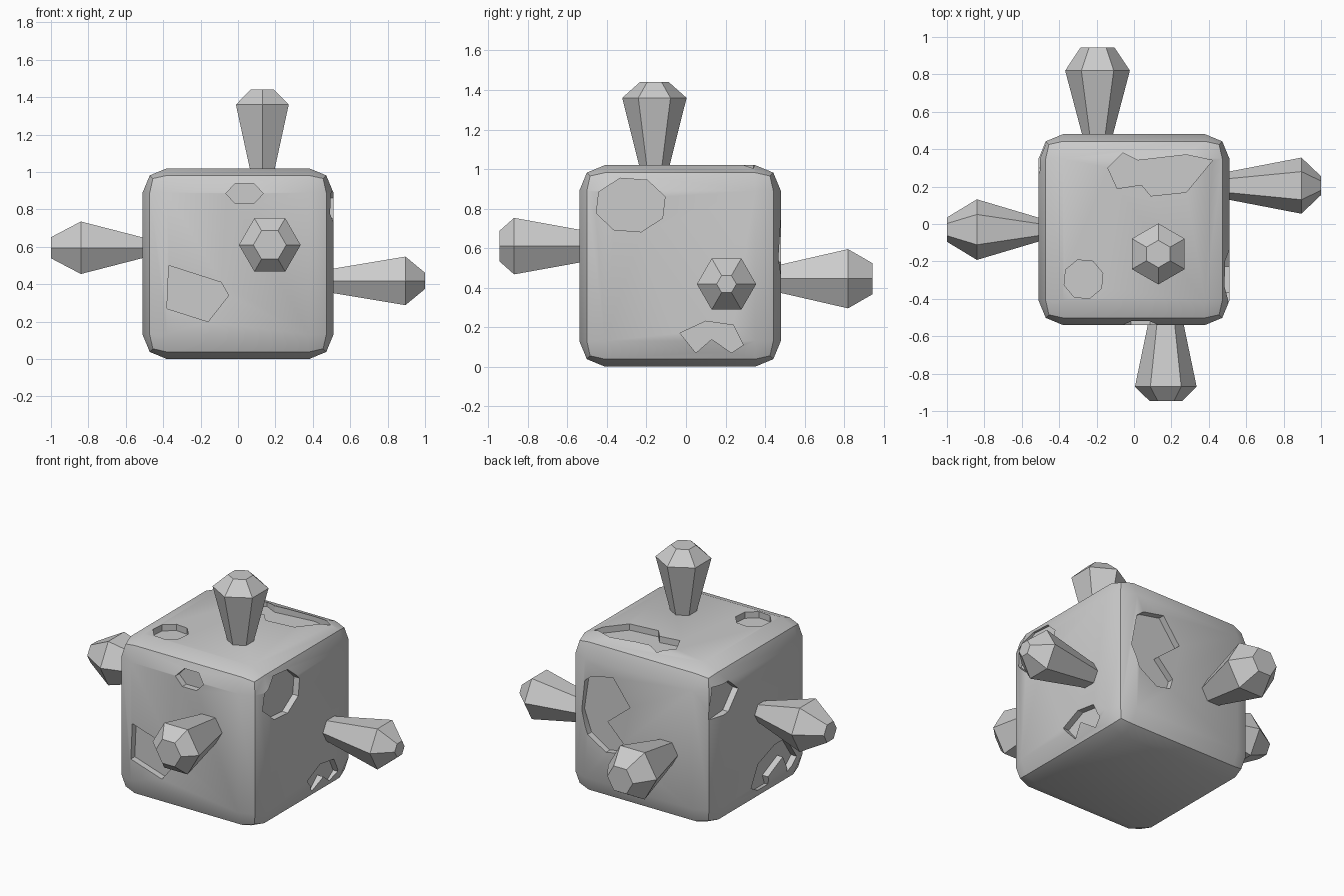
import bpy, bmesh
from math import cos, sin, pi, radians

if "Cube" in bpy.data.objects:
    bpy.data.objects.remove(bpy.data.objects["Cube"])

# face name -> (axis index, outward sign, plane position)
FACES = {"front": (1, -1, -0.54), "back": (1, 1, 0.48),
         "right": (0, 1, 0.51), "left": (0, -1, -0.51), "top": (2, 1, 1.02)}


def on_face(face, u, v, out):
    """Point at (u, v) in the face plane, 'out' units away from the surface."""
    axis, sign, plane = FACES[face]
    p = [u, v]
    p.insert(axis, plane + sign * out)
    return p


def oval(cu, cv, ru, rv, sides, start=0.0):
    """Regular outline stretched to two radii."""
    angles = [start + i * 2 * pi / sides for i in range(sides)]
    return [(cu + ru * cos(a), cv + rv * sin(a)) for a in angles]


def loft(bm, rings):
    """Closed solid through equal-length rings of points."""
    loops = [[bm.verts.new(p) for p in r] for r in rings]
    for a, b in zip(loops, loops[1:]):
        n = len(a)
        for i in range(n):
            bm.faces.new((a[i], a[(i + 1) % n], b[(i + 1) % n], b[i]))
    bm.faces.new(loops[0])
    bm.faces.new(loops[-1])


def make_object(name, bm):
    bmesh.ops.recalc_face_normals(bm, faces=bm.faces[:])
    me = bpy.data.meshes.new(name)
    bm.to_mesh(me)
    bm.free()
    ob = bpy.data.objects.new(name, me)
    bpy.context.collection.objects.link(ob)
    return ob


# rounded block body
bpy.ops.mesh.primitive_cube_add(size=1.02, location=(0, -0.03, 0.51))
block = bpy.context.object
block.name = "block_body"
bev = block.modifiers.new("rounding", "BEVEL")
bev.width = 0.13
bev.segments = 2

# shallow chipped pockets: roundish ones by rule, jagged ones by a short outline
CHIPS = [
    ("front", oval(.035, .885, .1, .062, 6)),
    ("right", oval(-.28, .818, .182, .142, 8, .3)),
    ("top", oval(-.27, -.295, .108, .108, 8, .3)),
    ("front", [(-.37, .5), (-.09, .41), (-.05, .34), (-.16, .2), (-.38, .27)]),
    ("right", [(-.03, .17), (.1, .23), (.24, .21), (.29, .11), (.23, .07),
               (.13, .14), (.05, .07)]),
    ("top", [(-.06, .38), (.02, .34), (.28, .37), (.42, .34), (.28, .17), (.09, .15),
             (.04, .21), (-.09, .19), (-.14, .3)]),
    ("back", [(.38, .75), (.33, .79), (.18, .82), (.06, .66), (.22, .53),
              (.11, .42), (.13, .35), (.23, .33), (.36, .41), (.41, .55)]),
    ("left", [(.42, .91), (.29, .91), (.2, .83), (.3, .72), (.45, .71)]),
    ("left", [(.07, .14), (0, .27), (-.17, .33), (-.28, .33), (-.39, .17),
              (-.31, .1), (-.25, .22), (-.1, .15), (-.12, .09), (-.02, .09)]),
]
bm = bmesh.new()
for face, outline in CHIPS:
    loft(bm, [[on_face(face, u, v, d) for u, v in outline] for d in (-0.04, 0.1)])
cutter = make_object("chip_cutter", bm)
cutter.hide_render = True

cut = block.modifiers.new("chips", "BOOLEAN")
cut.operation = "DIFFERENCE"
cut.solver = "EXACT"
cut.object = cutter
bpy.context.view_layer.objects.active = block
for name in ("rounding", "chips"):
    bpy.ops.object.modifier_apply(modifier=name)
bpy.data.objects.remove(cutter)
bpy.ops.object.select_all(action="DESELECT")
block.select_set(True)
bpy.ops.object.shade_smooth_by_angle(angle=radians(30))


# six-sided flared studs: centre on face, (distance out, radius) rings
def stud(face, cu, cv, rings, start=0.0):
    bm = bmesh.new()
    loft(bm, [[on_face(face, u, v, out) for u, v in oval(cu, cv, r, r, 6, start)]
              for out, r in rings])
    make_object(face + "_stud", bm)


stud("top", .13, -.16, [(-.03, .07), (.34, .163), (.42, .073)], pi / 2)
stud("front", .17, .61, [(-.03, .09), (.33, .165), (.405, .088)])
stud("back", -.195, .445, [(-.03, .075), (.34, .173), (.465, .09)])
stud("right", .205, .418, [(-.03, .07), (.385, .15), (.49, .05)])
stud("left", -.03, .595, [(-.03, .055), (.33, .162), (.49, .065)])
